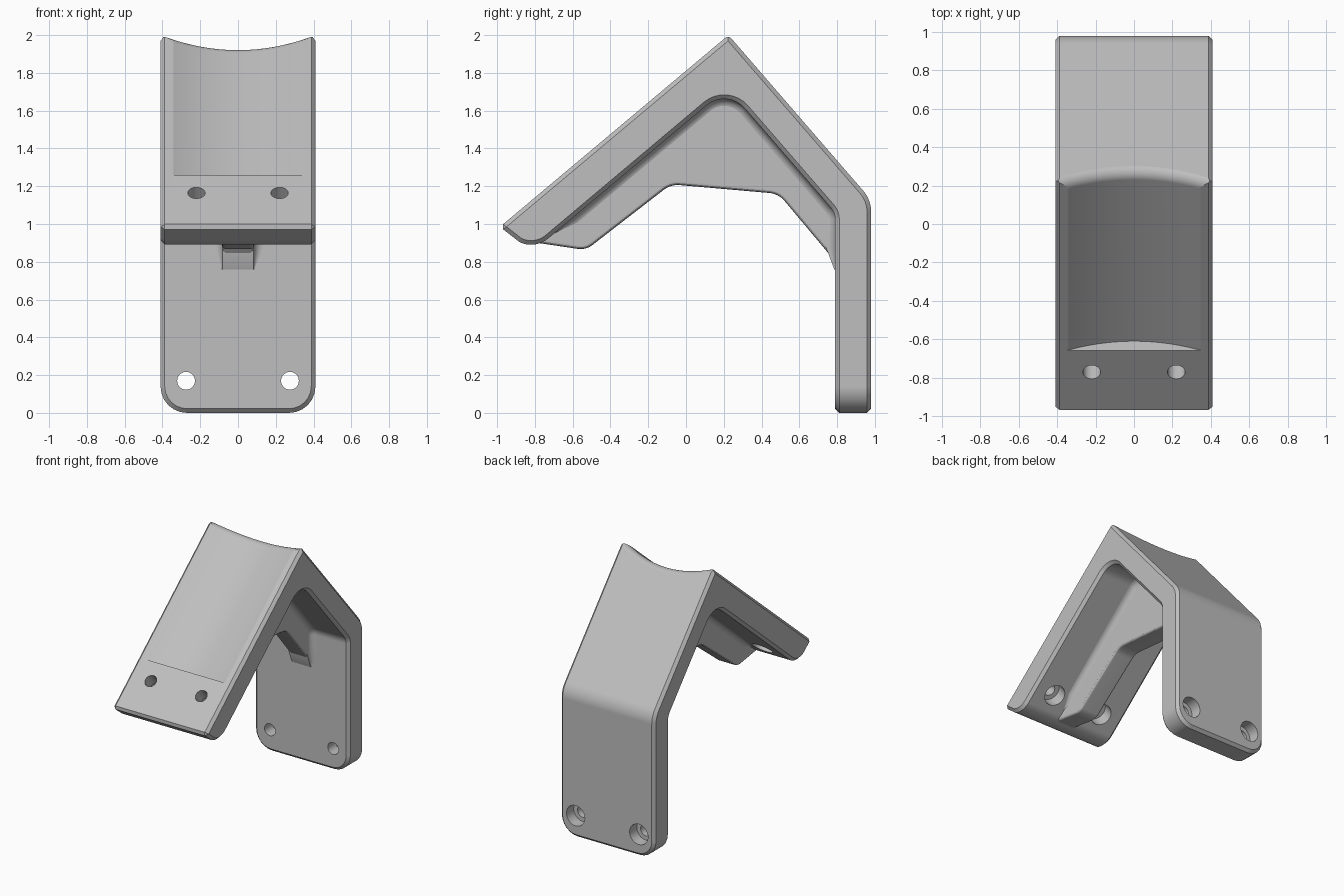
import bpy, bmesh, math
from mathutils import Vector

cube = bpy.data.objects.get("Cube")
if cube:
    bpy.data.objects.remove(cube, do_unlink=True)

GREY = (0.52, 0.52, 0.52, 1.0)
grey = bpy.data.materials.new("plain grey")
grey.use_nodes = True
grey.diffuse_color = GREY
for node in grey.node_tree.nodes:
    if node.type == 'BSDF_PRINCIPLED':
        node.inputs["Base Color"].default_value = GREY
        node.inputs["Roughness"].default_value = 0.6


def rounded(corners, seg=8):
    """Round the corners (y, z, radius) of a side profile."""
    pts = [Vector((0, y, z)) for y, z, r in corners]
    out = []
    for i, p in enumerate(pts):
        r = corners[i][2]
        if r == 0:
            out.append(p)
            continue
        a = (pts[i - 1] - p).normalized()
        b = (pts[(i + 1) % len(pts)] - p).normalized()
        half = a.angle(b) / 2
        c = p + (a + b).normalized() * r / math.sin(half)
        u = (p + a * r / math.tan(half) - c).normalized()
        v = (p + b * r / math.tan(half) - c).normalized()
        out += [c + u.slerp(v, k / seg) * r for k in range(seg + 1)]
    return out


def loft(rings):
    """Closed solid through a row of equal rings."""
    bm = bmesh.new()
    vs = [[bm.verts.new(p) for p in ring] for ring in rings]
    n = len(rings[0])
    for r0, r1 in zip(vs, vs[1:]):
        for i in range(n):
            j = (i + 1) % n
            bm.faces.new((r0[i], r0[j], r1[j], r1[i]))
    bm.faces.new(vs[0])
    bm.faces.new(vs[-1])
    bmesh.ops.recalc_face_normals(bm, faces=bm.faces[:])
    return bm


def extrude(profile, half):
    return loft([[p + Vector((x, 0, 0)) for p in profile] for x in (-half, half)])


def chamfer(bm, test, offset, seg=1):
    edges = [e for e in bm.edges if test(e)]
    bmesh.ops.bevel(bm, geom=edges, offset=offset, offset_type='OFFSET',
                    segments=seg, profile=0.5, affect='EDGES', clamp_overlap=False)


def make(name, bm):
    me = bpy.data.meshes.new(name)
    bm.to_mesh(me)
    bm.free()
    ob = bpy.data.objects.new(name, me)
    bpy.context.collection.objects.link(ob)
    me.materials.append(grey)
    return ob


def activate(ob):
    bpy.ops.object.select_all(action='DESELECT')
    ob.select_set(True)
    bpy.context.view_layer.objects.active = ob


def cut(ob, cutter):
    cutter.hide_render = True
    mod = ob.modifiers.new("cut", 'BOOLEAN')
    mod.operation = 'DIFFERENCE'
    mod.solver = 'EXACT'
    mod.object = cutter
    activate(ob)
    bpy.ops.object.modifier_apply(modifier=mod.name)
    bpy.data.objects.remove(cutter, do_unlink=True)


def sharp(e):
    return e.calc_face_angle(0) > 0.6


# Bent plate: front slope, ridge, back slope and upright leg
APEX, KNEE = (0.218, 1.72, 0.145), (0.79, 1.06, 0.1)
W = 0.41
bm = extrude(rounded([(-0.985, 0.985, 0), (0.225, 2.0, 0), (0.98, 1.128, 0.17),
                      (0.98, 0, 0), (0.79, 0, 0), KNEE, APEX,
                      (-0.775, 0.885, 0.14), (-0.87, 0.895, 0.1)]), W)
# rounded lower corners of the leg, then a chamfer round every sharp edge but the ridge
chamfer(bm, lambda e: all(v.co.z < 0.001 for v in e.verts)
        and abs(e.verts[0].co.x - e.verts[1].co.x) < 0.001, 0.14, 6)
chamfer(bm, lambda e: sharp(e) and not all(v.co.z > 1.99 for v in e.verts), 0.022)
body = make("bent_plate", bm)

# Slope frame: s runs down the front slope from the ridge, d into the plate
RIDGE = Vector((0, 0.225, 2.0))
DOWN = Vector((0, -1.21, -1.015)).normalized()
INTO = Vector((0, -DOWN.z, DOWN.y))


def on_slope(x, s, d):
    return RIDGE + DOWN * s + INTO * d + Vector((x, 0, 0))


# Shallow trough in the front slope, rolling over the ridge
rings = []
R, LENGTH, EASE = 0.06, 1.153, 0.004
for i in range(29):
    x = -0.43 + 0.86 * i / 28
    d = 0.075 * (1 - (x / 0.35) ** 2)
    path = [(LENGTH, -0.3), (LENGTH, d)]
    for k in range(9):
        t = math.pi / 2 * k / 8
        path.append((R - EASE - R * math.sin(t), d + R - R * math.cos(t)))
    path += [(-0.3, d + R + 0.02), (-0.3, -0.3)]
    rings.append([on_slope(x, s, q) for s, q in path])
cut(body, make("trough_cutter", loft(rings)))


# Counterbored screw holes
def stepped_hole(start, axis, steps):
    u = Vector((1, 0, 0))
    v = axis.cross(u)
    rings = []
    for depth, r in steps:
        ring = [2 * math.pi * k / 32 for k in range(32)]
        rings.append([start + axis * depth + (u * math.cos(t) + v * math.sin(t)) * r
                      for t in ring])
    return make("hole_cutter", loft(rings))


for side in (-1, 1):
    cut(body, stepped_hole(on_slope(side * 0.22, 1.30, 0), INTO,
                           [(-0.1, 0.046), (0.11, 0.046), (0.11, 0.08), (0.4, 0.08)]))
    cut(body, stepped_hole(Vector((side * 0.275, 0.79, 0.17)), Vector((0, 1, 0)),
                           [(-0.1, 0.047), (0.1, 0.047), (0.1, 0.08), (0.3, 0.08)]))

# Central stiffening rib under the bend
RIB = 0.085
bm = extrude(rounded([(-0.82, 0.905, 0), (-0.53, 0.862, 0.1), (-0.08, 1.21, 0.12),
                      (0.49, 1.16, 0.12), (0.775, 0.82, 0.08), (0.80, 0.74, 0),
                      (0.86, 0.74, 0), (0.86, 1.13, 0), (0.22, 1.80, 0),
                      (-0.74, 1.0, 0)]), RIB)
chamfer(bm, sharp, 0.02, 3)
rib = make("centre_rib", bm)

# Concave fillet where the rib meets the plate, fading out at both ends
path = rounded([(-0.70, 0.95, 0), (-0.60, 1.034, 0), APEX, KNEE,
                (0.79, 0.88, 0), (0.79, 0.76, 0)])
rings = []
for i, p in enumerate(path):
    t = path[min(i + 1, len(path) - 1)] - path[max(i - 1, 0)]
    n = Vector((0, t.z, -t.y)).normalized()
    r = 0.05 * min(1, 0.1 + min((p - path[0]).length, (p - path[-1]).length) / 0.13)
    half = [(RIB - 0.002 + r, -0.01)]
    for k in range(7):
        a = math.pi / 2 * k / 6
        half.append((RIB - 0.002 + r - r * math.sin(a), r - r * math.cos(a)))
    section = half + [(-x, h) for x, h in reversed(half)]
    rings.append([p + n * h + Vector((x, 0, 0)) for x, h in section])
fillet = make("rib_fillet", loft(rings))

# Smooth the rounded surfaces, keep the chamfers crisp
for ob in (body, rib, fillet):
    activate(ob)
    bpy.ops.object.shade_smooth_by_angle(angle=math.radians(24))
    mod = ob.modifiers.new("even_shading", 'WEIGHTED_NORMAL')
    mod.keep_sharp = True
